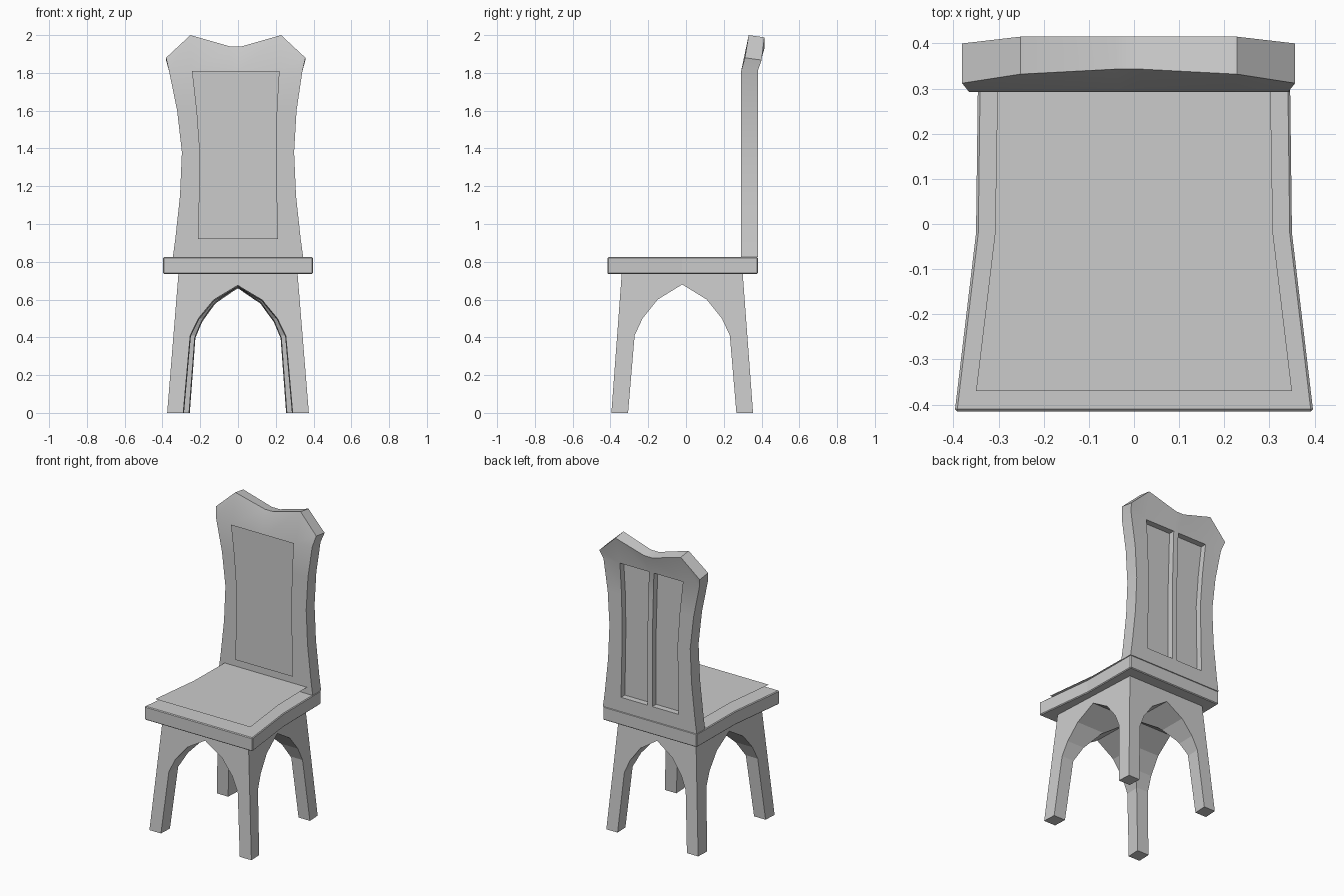
import bpy, bmesh, math
from mathutils import Vector

if "Cube" in bpy.data.objects:
    bpy.data.objects.remove(bpy.data.objects["Cube"], do_unlink=True)

grey = bpy.data.materials.new("plain grey")
grey.use_nodes = True
GREY = (0.6, 0.6, 0.6, 1)
grey.diffuse_color = GREY
grey.node_tree.nodes["Principled BSDF"].inputs["Base Color"].default_value = GREY


def finish(bm, name, smooth=None):
    mesh = bpy.data.meshes.new(name)
    bm.to_mesh(mesh)
    bm.free()
    obj = bpy.data.objects.new(name, mesh)
    bpy.context.collection.objects.link(obj)
    mesh.materials.append(grey)
    if smooth:
        bpy.ops.object.select_all(action="DESELECT")
        obj.select_set(True)
        bpy.context.view_layer.objects.active = obj
        bpy.ops.object.shade_smooth_by_angle(angle=math.radians(smooth))
    return obj


def bevel(obj, width):
    mod = obj.modifiers.new("soft edge", "BEVEL")
    mod.width = width
    mod.segments = 1
    mod.limit_method = "ANGLE"


def loft(bm, start, end):
    """Closed solid between two matching outlines."""
    a = [bm.verts.new(p) for p in start]
    b = [bm.verts.new(p) for p in end]
    bm.faces.new(a)
    bm.faces.new(b[::-1])
    for i in range(len(a)):
        j = (i + 1) % len(a)
        bm.faces.new((a[j], a[i], b[i], b[j]))
    bmesh.ops.recalc_face_normals(bm, faces=bm.faces[:])


def grid(bm, rows):
    """Sheet of quads from rows of points."""
    v = [[bm.verts.new(p) for p in row] for row in rows]
    faces = [[bm.faces.new((v[r][c], v[r][c + 1], v[r + 1][c + 1], v[r + 1][c]))
              for c in range(len(v[0]) - 1)] for r in range(len(v) - 1)]
    return v, faces


def pillow(name, rows, direction, steps):
    """Padded sheet: repeated insets, each lifted along one direction."""
    bm = bmesh.new()
    faces = [f for row in grid(bm, rows)[1] for f in row]
    bm.normal_update()
    if faces[0].normal.dot(direction) < 0:
        bmesh.ops.reverse_faces(bm, faces=faces)
    for width, lift in steps:
        bmesh.ops.inset_region(bm, faces=faces, thickness=width, use_even_offset=True)
        for vert in {v for f in faces for v in f.verts}:
            vert.co += direction * lift
    return finish(bm, name, 45)


# Seat board, flaring toward the front
half = [(-0.415, 0.397), (-0.02, 0.35), (0.38, 0.345)]
outline = [(x, y) for y, x in half] + [(-x, y) for y, x in reversed(half)]
bm = bmesh.new()
loft(bm, [(x, y, 0.735) for x, y in outline], [(x, y, 0.825) for x, y in outline])
bevel(finish(bm, "seat_board"), 0.005)

# Seat cushion
pad = [(-0.37, 0.35), (-0.02, 0.308), (0.33, 0.302)]
pillow("seat_cushion", [[(s * x, y, 0.824) for s in (-1, 0, 1)] for y, x in pad],
       Vector((0, 0, 1)), [(0.035, 0.026), (0.04, 0.018)])

# Backrest: height, outer half width, panel half width
FRONT, BACK, BAR = 0.292, 0.38, 0.018
sections = [(0.825, 0.345, 0.213), (0.92, 0.332, 0.212), (1.15, 0.307, 0.207),
            (1.38, 0.297, 0.204), (1.6, 0.316, 0.214), (1.81, 0.353, 0.232)]


def back_rows(front):
    rows = []
    for z, w, p in sections:
        cx = -0.012 * max(0, (z - 1.38) / 0.43)
        y = FRONT if front else BACK
        rows.append([(cx + x, y, z) for x in (-w, -p, -BAR, BAR, p, w)])
    # crest, leaning back and bowed at the middle
    crest = [(0.369, 1.88, 0.312, 0.40), (0.24, 2.0, 0.332, 0.415), (0.03, 1.94, 0.343, 0.415)]
    drop = 0 if front else 0.012
    side = [(x, yf if front else yb, z - drop) for x, z, yf, yb in crest]
    rows.append([(-x - 0.012, y, z) for x, y, z in side]
                + [(x - 0.012, y, z) for x, y, z in reversed(side)])
    return rows


bm = bmesh.new()
fv, _ = grid(bm, back_rows(True))
bv, bf = grid(bm, back_rows(False))


def rim(v):
    last = len(v) - 1
    return (v[0] + [v[r][-1] for r in range(1, last)]
            + v[last][::-1] + [v[r][0] for r in range(last - 1, 0, -1)])


a, b = rim(fv), rim(bv)
for i in range(len(a)):
    j = (i + 1) % len(a)
    bm.faces.new((a[i], a[j], b[j], b[i]))
bmesh.ops.recalc_face_normals(bm, faces=bm.faces[:])

# Two sunken panels in the rear of the backrest
for col in (1, 3):
    panel = [bf[r][col] for r in range(1, 5)]
    new = bmesh.ops.extrude_face_region(bm, geom=panel)["geom"]
    bmesh.ops.translate(bm, vec=(0, -0.04, 0),
                        verts=[g for g in new if isinstance(g, bmesh.types.BMVert)])
    bmesh.ops.delete(bm, geom=[f for f in panel if f.is_valid], context="FACES_ONLY")
bmesh.ops.recalc_face_normals(bm, faces=bm.faces[:])
finish(bm, "backrest", 25)

# Padded panel on the front of the backrest
pad_rows = [[(x, FRONT - 0.002, z) for _, y, z in row[1:2] for x in (row[1][0], row[2][0], row[3][0], row[4][0])]
            for row in back_rows(True)[1:6]]
pillow("back_cushion", pad_rows, Vector((0, -1, 0)), [(0.008, 0.006), (0.045, 0.009)])

# Leg block: tapered frame hollowed by pointed arches both ways
CY = -0.02
NARROW = 0.9  # rear width against front width


def ring(z, w, d):
    return [(-w, CY - d, z), (w, CY - d, z), (w * NARROW, CY + d, z), (-w * NARROW, CY + d, z)]


bm = bmesh.new()
loft(bm, ring(0, 0.375, 0.375), ring(0.74, 0.315, 0.32))
legs = finish(bm, "legs")

# half arch: offset from the middle and height
arch = [(0.291, -0.05), (0.252, 0.41), (0.21, 0.5), (0.13, 0.6)]
profile = arch + [(0, 0.68)] + [(-u, z) for u, z in reversed(arch)]


def cut(name, start, end):
    bm = bmesh.new()
    loft(bm, start, end)
    cutter = finish(bm, name)
    mod = legs.modifiers.new(name, "BOOLEAN")
    mod.operation = "DIFFERENCE"
    mod.solver = "EXACT"
    mod.object = cutter
    cutter.hide_render = True
    cutter.hide_viewport = True
    cutter.display_type = "WIRE"


def across(y, scale, sink):
    return [(u * scale, y, z - sink * max(0, z) / 0.68) for u, z in profile]


cut("arch_front_to_back", across(CY - 0.5, 1.03, 0), across(CY + 0.5, 0.87, 0.025))
cut("arch_side_to_side", [(-0.6, CY + u, z) for u, z in profile],
    [(0.6, CY + u, z) for u, z in profile])
